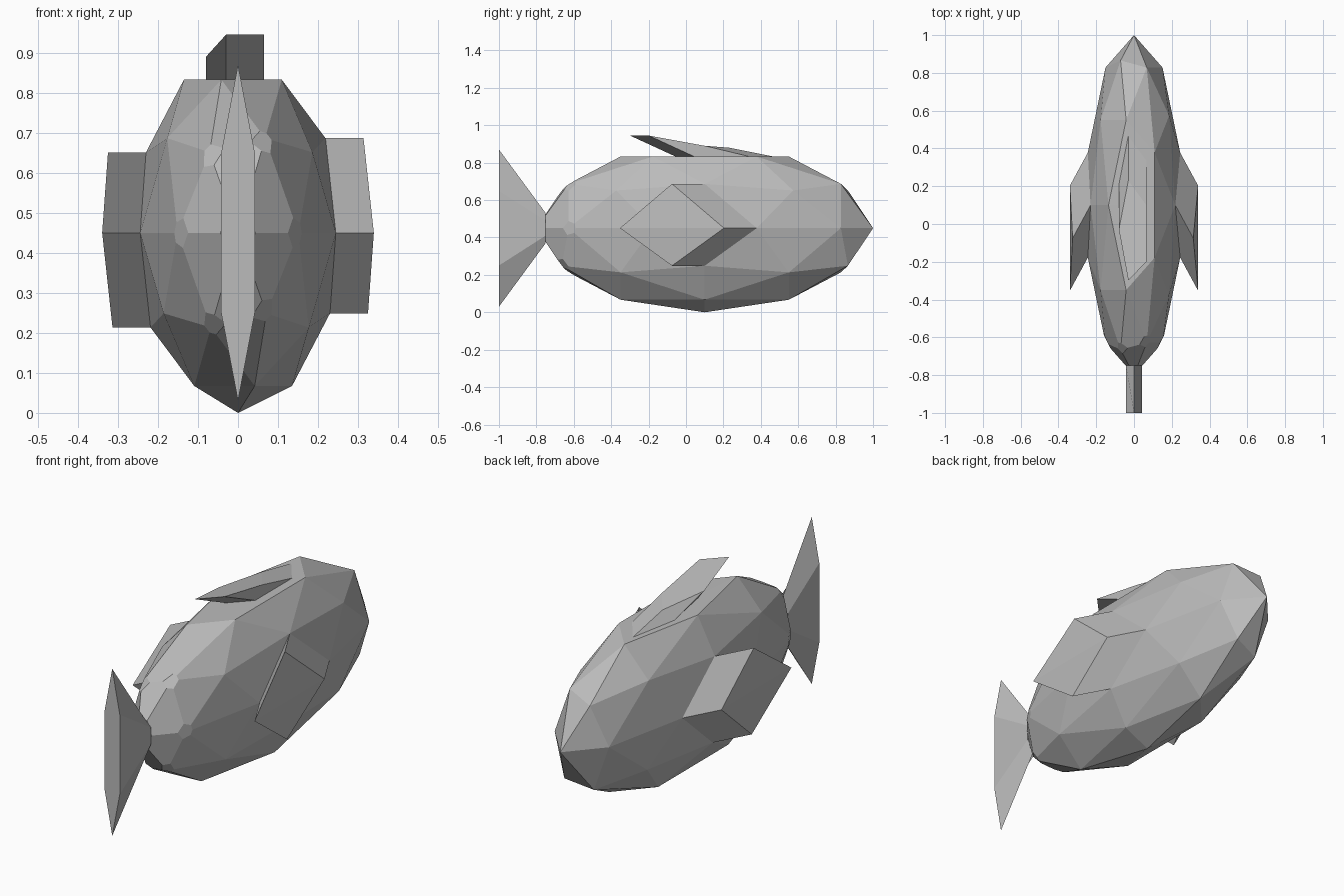
import bpy, bmesh
from mathutils import Matrix, Vector

if "Cube" in bpy.data.objects:
    bpy.data.objects.remove(bpy.data.objects["Cube"], do_unlink=True)

grey = bpy.data.materials.new("plain_grey")
grey.use_nodes = True
grey.diffuse_color = (0.5, 0.5, 0.5, 1)
grey.node_tree.nodes["Principled BSDF"].inputs["Base Color"].default_value = grey.diffuse_color


def finish(name, bm):
    """Turn a bmesh into a flat shaded grey object."""
    bmesh.ops.recalc_face_normals(bm, faces=bm.faces)
    mesh = bpy.data.meshes.new(name)
    bm.to_mesh(mesh)
    bm.free()
    mesh.materials.append(grey)
    obj = bpy.data.objects.new(name, mesh)
    bpy.context.collection.objects.link(obj)


def loft(name, start, end):
    """Join two matching outlines and cap both ends."""
    bm = bmesh.new()
    a = [bm.verts.new(p) for p in start]
    b = [bm.verts.new(p) for p in end]
    for i in range(len(a)):
        j = (i + 1) % len(a)
        bm.faces.new((a[i], a[j], b[j], b[i]))
    bm.faces.new(a)
    bm.faces.new(b)
    finish(name, bm)


# Body: stretched low-poly ball with a flattened back
bm = bmesh.new()
bmesh.ops.create_icosphere(bm, subdivisions=2, radius=1)
bm.transform(Matrix.Translation((0, 0.1, 0.45))
             @ Matrix.Diagonal((-0.257, 0.9, 0.45, 1)))
bmesh.ops.recalc_face_normals(bm, faces=bm.faces)
max(bm.verts, key=lambda v: v.co.z).co.z = 0.833

# Side fins: pull the middle pair of flank faces out and toward the tail
for side in (1, -1):
    flank = sorted(bm.faces, key=lambda f: (
        f.calc_center_median() - Vector((side * 0.25, 0.1, 0.45))).length)[:2]
    result = bmesh.ops.extrude_face_region(bm, geom=flank)
    moved = [g for g in result["geom"] if isinstance(g, bmesh.types.BMVert)]
    bmesh.ops.translate(bm, verts=moved, vec=(side * 0.095, -0.175, 0))

# Tail root: soften the corners around the tip, then cut the tip flat
tip = min(bm.verts, key=lambda v: v.co.y)
corners = [e.other_vert(tip) for e in tip.link_edges]
bmesh.ops.bevel(bm, geom=corners, offset=0.04, segments=1, affect='VERTICES')
cut = bmesh.ops.bisect_plane(bm, geom=bm.verts[:] + bm.edges[:] + bm.faces[:],
                             plane_co=(0, -0.75, 0), plane_no=(0, -1, 0),
                             clear_outer=True)
rim = [g for g in cut["geom_cut"] if isinstance(g, bmesh.types.BMEdge)]
bmesh.ops.holes_fill(bm, edges=rim, sides=0)
finish("body", bm)


# Tail fin: narrow hexagon that fans out in height
def tail_ring(y, tall, mid):
    shape = [(0, tall), (0.042, mid), (0.042, -mid),
             (0, -tall), (-0.042, -mid), (-0.042, mid)]
    return [(x, y, 0.45 + z) for x, z in shape]


loft("tail_fin", tail_ring(-0.75, 0.08, 0.04), tail_ring(-1, 0.42, 0.2))

# Back fin: five-sided base swept up and back
base = [(-0.03, 0.48), (-0.08, 0.22), (-0.03, -0.05), (0.065, 0.05), (0.065, 0.35)]
crest = [0.88, 0.89, 0.945, 0.945, 0.89]
loft("back_fin", [(x, y, 0.83) for x, y in base],
     [(x, y - 0.25, z) for (x, y), z in zip(base, crest)])
